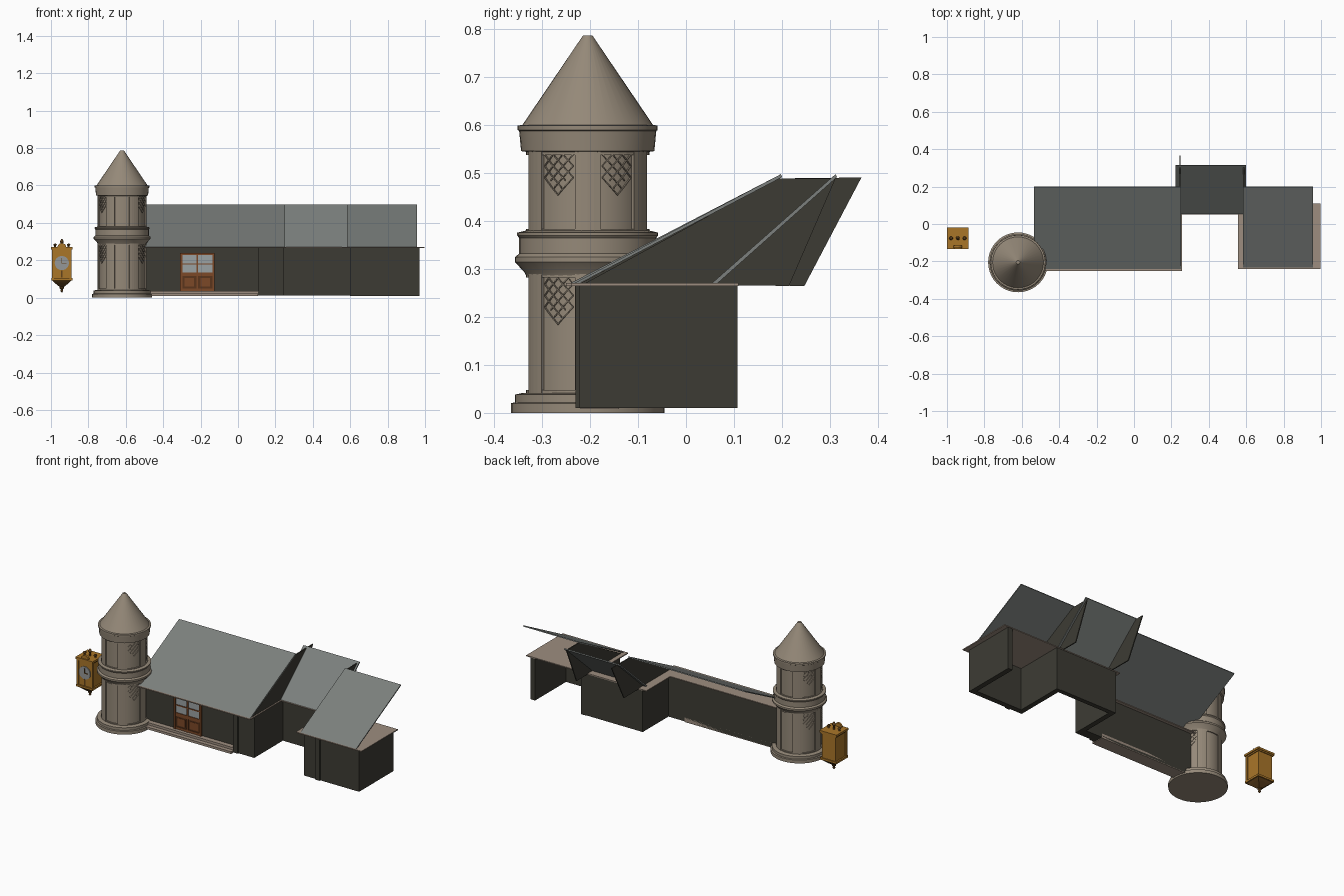
import bpy, bmesh, math
from mathutils import Vector

if "Cube" in bpy.data.objects:
    bpy.data.objects.remove(bpy.data.objects["Cube"])


def mat(name, rgb):
    m = bpy.data.materials.new(name)
    m.diffuse_color = (*rgb, 1)
    m.use_nodes = True
    m.node_tree.nodes["Principled BSDF"].inputs["Base Color"].default_value = m.diffuse_color
    return m


STONE = mat("tower stone", (0.30, 0.25, 0.19))
TRIM = mat("beige trim", (0.34, 0.27, 0.215))
WALL = mat("dark wall", (0.046, 0.044, 0.034))
ROOF = mat("grey roof", (0.20, 0.215, 0.205))
WOOD = mat("door wood", (0.20, 0.065, 0.02))
DARKWOOD = mat("dark wood", (0.10, 0.035, 0.012))
GLASS = mat("window glass", (0.33, 0.36, 0.37))
GOLD = mat("clock gold", (0.40, 0.18, 0.022))
BRONZE = mat("clock bronze", (0.12, 0.055, 0.012))
DIAL = mat("clock dial", (0.30, 0.31, 0.31))


def finish(name, bm, m, smooth=False):
    bmesh.ops.recalc_face_normals(bm, faces=bm.faces[:])
    me = bpy.data.meshes.new(name)
    bm.to_mesh(me)
    bm.free()
    me.materials.append(m)
    ob = bpy.data.objects.new(name, me)
    bpy.context.collection.objects.link(ob)
    if smooth:
        bpy.ops.object.select_all(action='DESELECT')
        ob.select_set(True)
        bpy.context.view_layer.objects.active = ob
        bpy.ops.object.shade_smooth_by_angle(angle=math.radians(30))
    return ob


def boxes(name, m, *bounds):
    """One object made of boxes given as x0, x1, y0, y1, z0, z1."""
    bm = bmesh.new()
    for x0, x1, y0, y1, z0, z1 in bounds:
        for v in bmesh.ops.create_cube(bm, size=1)["verts"]:
            v.co = Vector((x1 if v.co.x > 0 else x0, y1 if v.co.y > 0 else y0,
                           z1 if v.co.z > 0 else z0))
    return finish(name, bm, m)


def prism(name, m, yz, x0, x1):
    """Side outline in y, z extruded along x."""
    bm = bmesh.new()
    f = bm.faces.new([bm.verts.new((x0, y, z)) for y, z in yz])
    ex = bmesh.ops.extrude_face_region(bm, geom=[f])["geom"]
    bmesh.ops.translate(bm, vec=(x1 - x0, 0, 0),
                        verts=[e for e in ex if isinstance(e, bmesh.types.BMVert)])
    return finish(name, bm, m)


def lathe(name, m, profile, cx, cy, n=40, turn=0.0, smooth=True):
    bm = bmesh.new()
    rings = [[bm.verts.new((cx + r * math.cos(turn + math.tau * i / n),
                            cy + r * math.sin(turn + math.tau * i / n), z))
              for i in range(n)] for r, z in profile]
    for a, b in zip(rings, rings[1:]):
        for i in range(n):
            bm.faces.new((a[i], a[(i + 1) % n], b[(i + 1) % n], b[i]))
    bm.faces.new(rings[0])
    bm.faces.new(rings[-1])
    return finish(name, bm, m, smooth)


# ---- Tower ----
TX, TY = -0.62, -0.205
lathe("tower_base", STONE, [(.160, 0), (.160, .02), (.152, .022), (.152, .038), (.135, .042)], TX, TY)
lathe("tower_shaft", STONE, [(.123, .03), (.123, .60)], TX, TY)
lathe("tower_balcony", STONE, [(.128, .285), (.132, .293), (.152, .315), (.152, .325), (.143, .332),
                               (.143, .365), (.147, .37), (.147, .376), (.130, .38)], TX, TY)
lathe("tower_crown", STONE, [(.125, .544), (.139, .546), (.143, .588), (.146, .59), (.146, .599),
                             (.137, .601)], TX, TY)
lathe("tower_cone", STONE, [(.138, .598), (.010, .787), (.0, .787 + .001)][:2], TX, TY)


def ribbon(bm, pts, r0, r1):
    """Solid strip on the tower; pts are pairs of (angle, z) edges."""
    def at(a, z, r):
        return bm.verts.new((TX + r * math.cos(a), TY + r * math.sin(a), z))
    rows = [(at(*p, r0), at(*p, r1), at(*q, r1), at(*q, r0)) for p, q in pts]
    for a, b in zip(rows, rows[1:]):
        for i in range(4):
            bm.faces.new((a[i], a[(i + 1) % 4], b[(i + 1) % 4], b[i]))
    bm.faces.new(rows[0])
    bm.faces.new(rows[-1])


# six broad pilasters per storey, with rims above and below the panels
bm = bmesh.new()
for z0, z1 in ((.04, .29), (.376, .546)):
    for k in range(6):
        c = math.radians(60 * k)
        arc = [c + math.radians(d) for d in (-12, -6, 0, 6, 12)]
        ribbon(bm, [((a, z0), (a, z1)) for a in arc], .118, .130)
        arc = [c + math.radians(30 + d) for d in (-18, -9, 0, 9, 18)]
        for s, e in ((z0, z0 + .008), (z1 - .008, z1)):
            ribbon(bm, [((a, s), (a, e)) for a in arc], .118, .129)
finish("tower_pilasters", bm, STONE)

# diagonal lattice at the head of the panels, except the plain front and back ones
bm = bmesh.new()
for z0, z1 in ((.185, .285), (.455, .542)):
    for deg in (30, 150, 210, 330):
        for s in (-1, 1):
            for k in range(-3, 6):
                pts = []
                for t in range(9):
                    u = -1 + t / 4
                    z = z0 + k * .024 + s * u * .036
                    a = math.radians(deg + 16 * u)
                    low = z0 + .03 * abs(u)
                    if low <= z <= z1:
                        pts.append(((a, z - .0015), (a, z + .0015)))
                if len(pts) > 1:
                    ribbon(bm, pts, .121, .1265)
finish("tower_lattice", bm, STONE)

# ---- House facades: thin walls, open at the back ----
T = .265
boxes("main_walls", WALL,
      (-.55, .246, -.165, -.14, .012, T),        # front
      (.107, .246, -.195, -.165, .012, T),       # projecting corner
      (.107, .140, -.203, -.19, .012, T),        # pilaster
      (.216, .246, -.195, .107, .012, T))        # side
boxes("middle_wall", WALL, (.216, .63, .08, .107, .012, T))
boxes("right_walls", WALL,
      (.60, .97, -.222, -.19, .01, T), (.60, .63, -.222, .107, .01, T),
      (.94, .97, -.222, .107, .01, T), (.68, .71, -.230, -.22, .01, T))
boxes("front_steps", TRIM, (-.55, .107, -.22, -.14, .008, .022), (-.55, .107, -.195, -.14, .022, .036))

# ---- Ceiling slabs ----
boxes("ceiling_slabs", TRIM,
      (-.53, .257, -.25, -.12, T, T + .006), (.19, .257, -.12, .11, T, T + .006),
      (.25, .60, .05, .11, T, T + .006), (.557, .998, -.24, .11, T, T + .006))

# ---- Lean-to roofs ----
for name, x0, x1, y0, y1 in (("main_roof", -.535, .25, -.248, .198),
                             ("middle_roof", .222, .60, .05, .312),
                             ("right_roof", .582, .957, -.24, .198)):
    prism(name, ROOF, [(y0, .267), (y1, .498), (y1 + .003, .492), (y0 + .012, .267)], x0, x1)

# ---- Dark gables that lean out at the back ----
prism("main_gable", WALL, [(-.225, .268), (.19, .489), (.366, .491), (.247, T)], .243, .249)
prism("right_gable", WALL, [(-.215, .268), (.19, .489), (.312, .489), (.215, T)], .584, .590)

# ---- Double door ----
boxes("door_frame", WOOD, (-.310, -.298, -.178, -.16, .036, .238), (-.137, -.125, -.178, -.16, .036, .238),
      (-.310, -.125, -.178, -.16, .228, .238), (-.222, -.213, -.178, -.16, .036, .238),
      (-.30, -.13, -.174, -.16, .036, .05), (-.30, -.13, -.174, -.16, .115, .135),
      (-.30, -.13, -.174, -.16, .178, .184))
boxes("door_glass", GLASS, (-.298, -.222, -.170, -.162, .135, .228), (-.213, -.137, -.170, -.162, .135, .228))
boxes("door_panels", DARKWOOD, (-.298, -.222, -.170, -.162, .05, .115), (-.213, -.137, -.170, -.162, .05, .115))
boxes("door_panel_fields", WOOD, (-.286, -.234, -.173, -.165, .06, .105), (-.201, -.149, -.173, -.165, .06, .105))

# ---- Hanging clock ----
CX, CY = -.942, -.076
boxes("clock_case", GOLD, (CX - .047, CX + .047, CY - .047, CY + .05, .10, .262))
boxes("clock_mouldings", GOLD, (CX - .058, CX + .058, CY - .058, CY + .058, .258, .270),
      (CX - .052, CX + .052, CY - .052, CY + .055, .25, .258),
      (CX - .056, CX + .056, CY - .056, CY + .056, .092, .104))
boxes("clock_corner_posts", GOLD, *[(CX + s * .047 - .006, CX + s * .047 + .006, CY - .053, CY - .04, .10, .255)
                                    for s in (-1, 1)])
q = math.pi / 4
lathe("clock_foot", BRONZE, [(.012, .055), (.03, .065), (.055, .08), (.072, .093)], CX, CY, 4, q, False)
lathe("clock_drop", BRONZE, [(.002, .028), (.008, .036), (.005, .043), (.012, .05), (.012, .058)], CX, CY, 12)
for name, dx, h in (("left_finial", -.036, .02), ("centre_finial", 0, .045), ("right_finial", .036, .02)):
    z = .27
    lathe(name, BRONZE, [(.006, z), (.004, z + h * .35), (.010, z + h * .6),
                         (.007, z + h * .85), (.001, z + h)], CX + dx, CY, 12)
# arched crest behind the finials
bm = bmesh.new()
bmesh.ops.create_cone(bm, cap_ends=True, segments=20, radius1=.024, radius2=.024, depth=.012)
for v in bm.verts:
    v.co = Vector((CX + v.co.x, CY - .045 + v.co.z, .268 + max(v.co.y, -.002)))
finish("clock_crest", bm, GOLD)
# dial on the front
bm = bmesh.new()
bmesh.ops.create_cone(bm, cap_ends=True, segments=28, radius1=.038, radius2=.038, depth=.006)
for v in bm.verts:
    v.co = Vector((CX + v.co.x, CY - .050 + v.co.z, .185 + v.co.y))
finish("clock_dial", bm, DIAL)
boxes("clock_hands", BRONZE, (CX - .002, CX + .002, CY - .056, CY - .052, .182, .212),
      (CX - .002, CX + .024, CY - .056, CY - .052, .182, .186))
boxes("clock_pendulum", BRONZE, (CX - .004, CX + .004, CY - .051, CY - .046, .108, .145))
